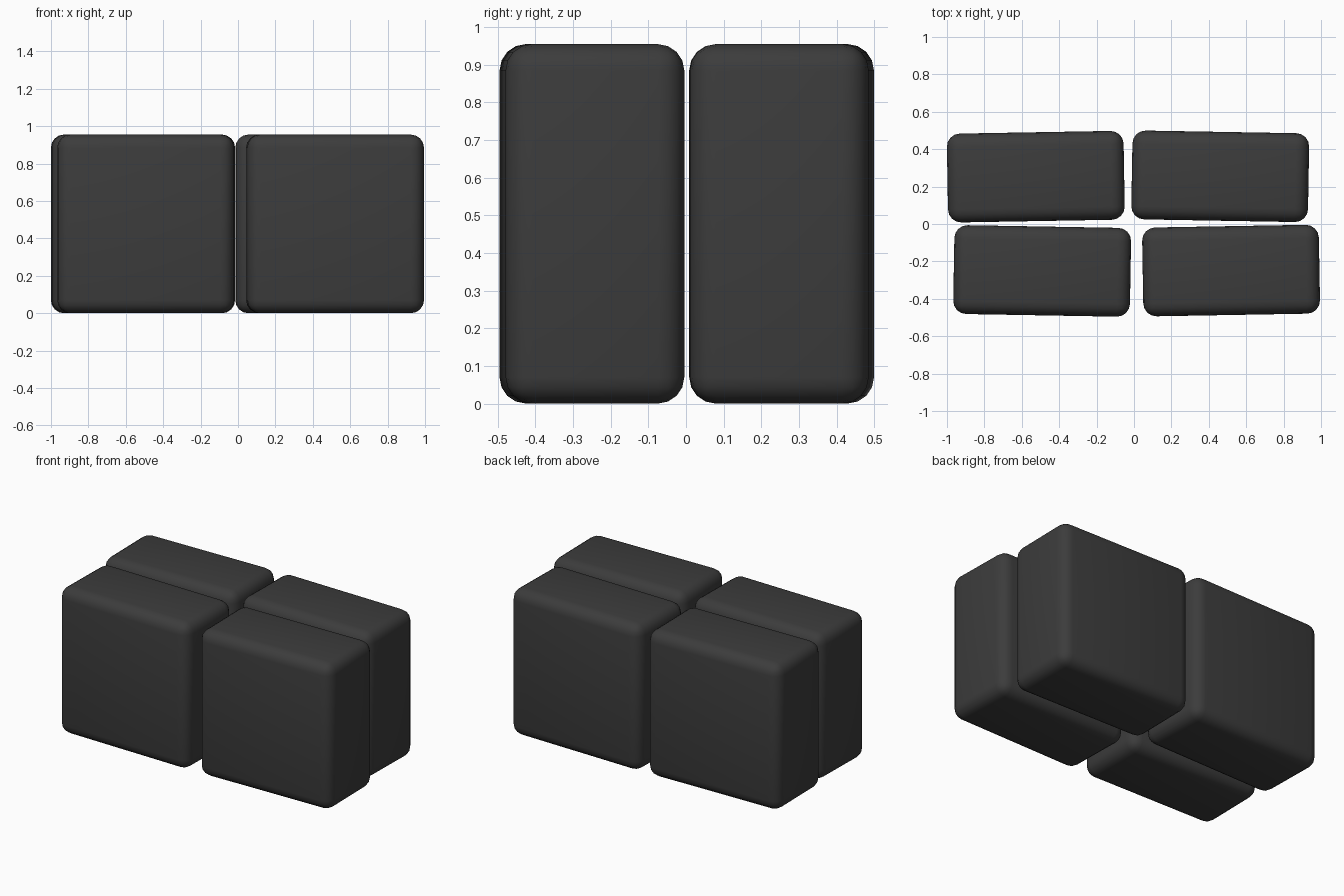
import bpy, bmesh
from math import radians

if "Cube" in bpy.data.objects:
    bpy.data.objects.remove(bpy.data.objects["Cube"])

SIZE = (0.945, 0.475, 0.955)
RADIUS = 0.07

dark = bpy.data.materials.new("charcoal")
dark.diffuse_color = (0.045, 0.045, 0.045, 1)
dark.use_nodes = True
dark.node_tree.nodes["Principled BSDF"].inputs["Base Color"].default_value = dark.diffuse_color


def rounded_block(name, x, y, turn):
    """Upright block with rounded edges, turned slightly about z."""
    mesh = bpy.data.meshes.new(name)
    bm = bmesh.new()
    bmesh.ops.create_cube(bm, size=1)
    bmesh.ops.scale(bm, vec=SIZE, verts=bm.verts)
    bmesh.ops.bevel(bm, geom=bm.edges[:], offset=RADIUS, segments=4,
                    profile=0.5, affect='EDGES')
    for f in bm.faces:
        f.smooth = True
    bm.to_mesh(mesh)
    bm.free()
    mesh.materials.append(dark)
    ob = bpy.data.objects.new(name, mesh)
    ob.location = (x, y, SIZE[2] / 2)
    ob.rotation_euler.z = radians(turn)
    bpy.context.collection.objects.link(ob)


# Two staggered rows of two blocks
for name, x, y, turn in (
    ("back_left_block", -0.525, 0.253, 1),
    ("back_right_block", 0.461, 0.255, -1),
    ("front_left_block", -0.491, -0.251, -1),
    ("front_right_block", 0.519, -0.249, 1),
):
    rounded_block(name, x, y, turn)
